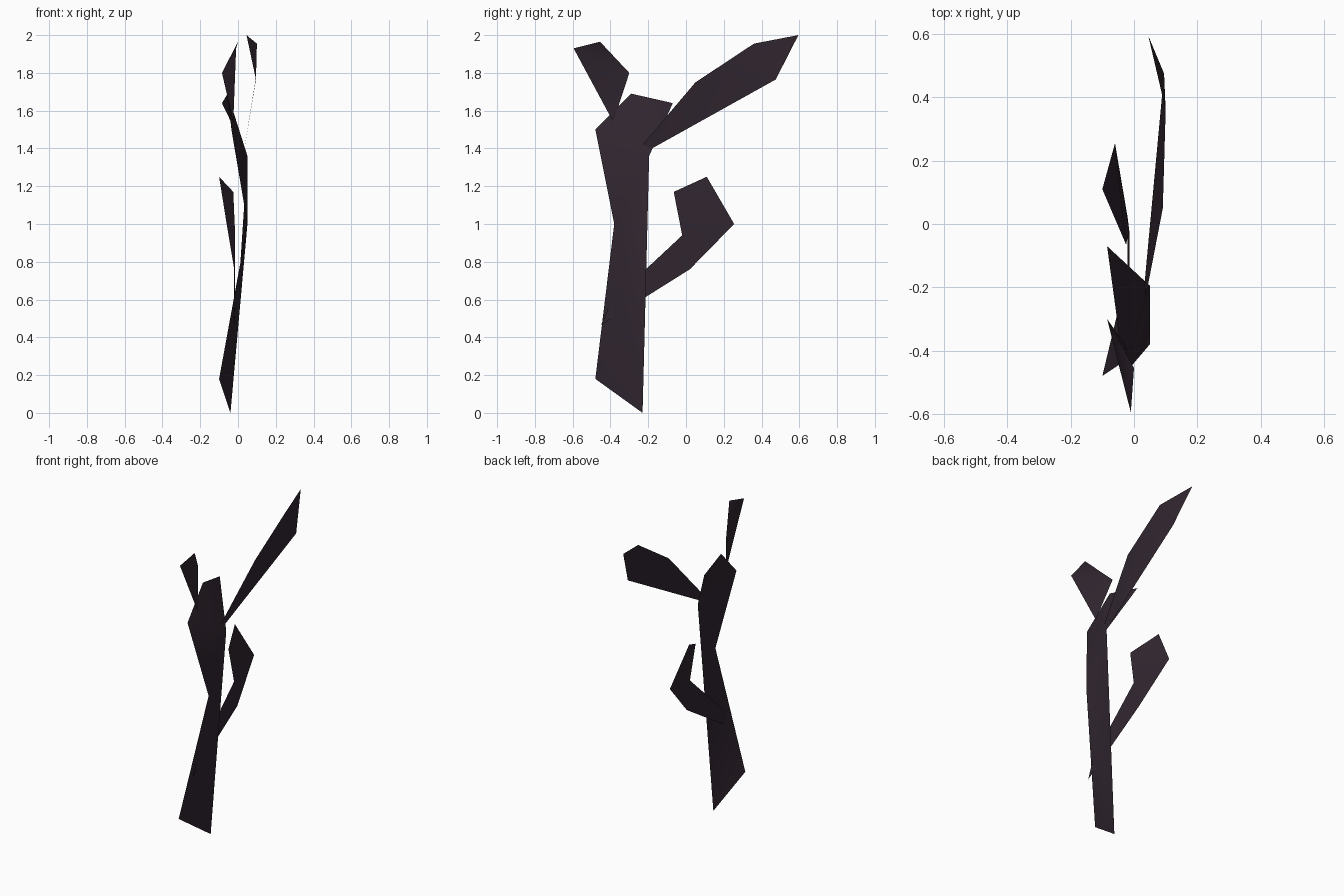
import bpy

default = bpy.data.objects.get("Cube")
if default:
    bpy.data.objects.remove(default, do_unlink=True)

COLOR = (0.030, 0.019, 0.029, 1.0)
bark = bpy.data.materials.new("dark_purple_bark")
bark.use_nodes = True
bark.diffuse_color = COLOR
bark.node_tree.nodes["Principled BSDF"].inputs["Base Color"].default_value = COLOR
bark.node_tree.nodes["Principled BSDF"].inputs["Roughness"].default_value = 0.9


def sheet(name, points, faces):
    """Thin folded sheet; points are a dict of letter -> position, faces are letter strings."""
    keys = list(points)
    mesh = bpy.data.meshes.new(name)
    mesh.from_pydata(list(points.values()), [], [[keys.index(k) for k in f] for f in faces])
    mesh.materials.append(bark)
    mesh.shade_smooth()
    mesh.update()
    obj = bpy.data.objects.new(name, mesh)
    bpy.context.collection.objects.link(obj)
    return obj


# Main stem, folded at the waist and at the shoulder
sheet("trunk", {
    "a": (-0.04, -0.23, 0.0), "b": (-0.10, -0.48, 0.18),
    "c": (0.05, -0.38, 1.0), "d": (0.05, -0.195, 1.36),
    "e": (-0.035, -0.48, 1.5), "f": (-0.055, -0.29, 1.69),
    "g": (-0.085, -0.07, 1.64),
}, ["acb", "adc", "dec", "dfe", "dgf"])

# Lower bent branch, its root passing through the trunk
sheet("lower_branch", {
    "a": (-0.02, -0.45, 0.465), "b": (-0.015, -0.395, 0.59),
    "c": (-0.02, 0.02, 0.76), "d": (-0.015, -0.02, 0.94),
    "e": (-0.06, 0.255, 1.0), "f": (-0.10, 0.11, 1.25),
    "g": (-0.025, -0.065, 1.17),
}, ["acdb", "ced", "deg", "efg"])

# Long upper branch
sheet("upper_branch", {
    "a": (0.037, -0.23, 1.42), "b": (0.034, -0.18, 1.40),
    "c": (0.095, 0.475, 1.765), "d": (0.091, 0.05, 1.75),
    "e": (0.10, 0.36, 1.955), "f": (0.045, 0.595, 2.0),
}, ["abcd", "dce", "cfe"])

# Small leaf at the front of the crown
sheet("front_leaf", {
    "a": (-0.025, -0.385, 1.54), "b": (-0.085, -0.30, 1.80),
    "c": (0.0, -0.455, 1.965), "d": (-0.01, -0.595, 1.93),
}, ["abd", "bcd"])
